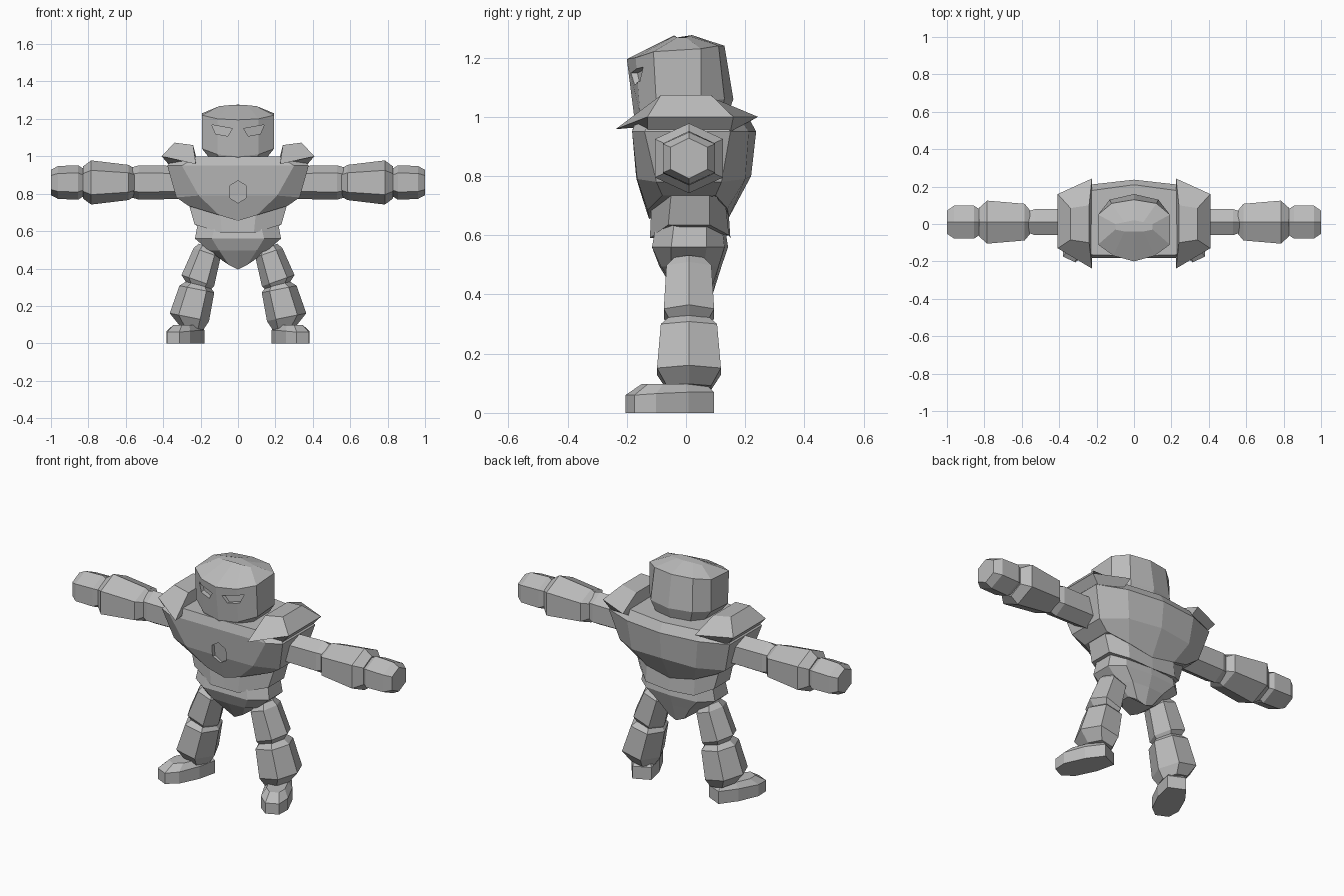
import bpy, bmesh, math
from mathutils import Matrix, Vector

if "Cube" in bpy.data.objects:
    bpy.data.objects.remove(bpy.data.objects["Cube"])

grey = bpy.data.materials.new("stone_grey")
grey.diffuse_color = (0.5, 0.5, 0.5, 1)
grey.use_nodes = True
grey.node_tree.nodes["Principled BSDF"].inputs["Base Color"].default_value = grey.diffuse_color


def loft(name, rings):
    """Closed flat-faced solid through rings of equal point count."""
    bm = bmesh.new()
    loops = [[bm.verts.new(p) for p in r] for r in rings]
    n = len(loops[0])
    for a, b in zip(loops, loops[1:]):
        for i in range(n):
            j = (i + 1) % n
            bm.faces.new((a[i], a[j], b[j], b[i]))
    bm.faces.new(loops[0])
    bm.faces.new(loops[-1])
    bmesh.ops.recalc_face_normals(bm, faces=bm.faces)
    me = bpy.data.meshes.new(name)
    bm.to_mesh(me)
    bm.free()
    me.materials.append(grey)
    ob = bpy.data.objects.new(name, me)
    bpy.context.collection.objects.link(ob)
    return ob


def sym(half, z=None):
    """Mirror a front-to-back half ring (first and last points on x = 0)."""
    pts = [p if len(p) == 3 else (*p, z) for p in half]
    return pts + [(-x, y, h) for x, y, h in reversed(pts[1:-1])]


def flip(rings, s):
    return [[(s * p[0], p[1], p[2]) for p in r] for r in rings]


def cut(target, cutter):
    m = target.modifiers.new("recess", 'BOOLEAN')
    m.operation, m.solver, m.object = 'DIFFERENCE', 'EXACT', cutter
    bpy.context.view_layer.objects.active = target
    bpy.ops.object.modifier_apply(modifier=m.name)
    bpy.data.objects.remove(cutter)


HEX = [(0, 1), (1, .55), (1, -.55), (0, -1), (-1, -.55), (-1, .55)]


def arm_ring(x, ry, rz, cz=.86):
    return [(x, .01 + ry * a, cz + rz * b) for a, b in HEX]


def leg_ring(x, z, rx, ry, tilt):
    return [(x + rx * b, .01 + ry * a, z + tilt * rx * b) for a, b in HEX]


# Head, with recessed eyes
head = loft("head", [
    sym([(0, -.165), (.09, -.145), (.14, -.08), (.14, .06), (.1, .11), (0, .13)], .975),
    sym([(0, -.175, 1.0), (.11, -.155, 1.01), (.192, -.1, 1.04),
         (.192, .05, 1.05), (.13, .13, 1.06), (0, .16, 1.06)]),
    sym([(0, -.2, 1.195), (.11, -.17, 1.2), (.192, -.11, 1.22),
         (.192, .05, 1.23), (.12, .11, 1.24), (0, .13, 1.24)]),
    sym([(0, -.04, 1.275), (.05, -.04, 1.273), (.1, -.03, 1.268),
         (.1, 0, 1.268), (.05, .01, 1.273), (0, .02, 1.276)]),
])
EYE = [(.03, 1.148), (.14, 1.168), (.12, 1.12), (.055, 1.108)]
for s in (1, -1):
    rings = [[(x, -.3, z) for x, z in EYE],
             [(x, -.175 + .36 * x, z) for x, z in EYE]]
    cut(head, loft("eye_cutter", flip(rings, s)))

# Chest, with a recessed hexagon
chest = loft("chest", [
    sym([(0, -.17), (.22, -.165), (.33, -.11), (.33, .11), (.22, .18), (0, .21)], 1.0),
    sym([(0, -.182), (.3, -.182), (.378, -.14), (.378, .15), (.22, .212), (0, .237)], .95),
    sym([(0, -.168, .79), (.21, -.165, .79), (.33, -.1, .78),
         (.33, .12, .78), (.2, .2, .79), (0, .22, .8)]),
    sym([(0, -.125, .655), (.1, -.13, .685), (.265, -.08, .735),
         (.265, .1, .735), (.15, .14, .69), (0, .145, .66)]),
])
hexa = [(.043 * a, .81 + .06 * b) for a, b in HEX]
cut(chest, loft("hexagon_cutter", [[(x, -.3, z) for x, z in hexa],
                                   [(x, -.148 - .12 * (z - .81), z) for x, z in hexa]]))

# Waist, overhanging the pelvis
loft("waist", [
    sym([(0, -.11), (.1, -.115), (.262, -.05), (.262, .08), (.15, .13), (0, .14)], .74),
    sym([(0, -.122, .59), (.085, -.122, .59), (.232, -.06, .635),
         (.232, .08, .635), (.15, .145, .6), (0, .15, .59)]),
])

# Pelvis
loft("pelvis", [
    sym([(0, -.1), (.12, -.1), (.215, -.04), (.215, .07), (.15, .12), (0, .13)], .64),
    sym([(0, -.115), (.14, -.115), (.23, -.05), (.23, .07), (.16, .13), (0, .142)], .56),
    sym([(0, -.09), (.1, -.085), (.155, -.05), (.155, .06), (.1, .11), (0, .12)], .495),
    sym([(0, -.03, .395), (.05, -.03, .42), (.08, 0, .44),
         (.08, .05, .44), (.05, .085, .42), (0, .09, .4)]),
])

for s, side in ((1, "left"), (-1, "right")):
    # Flared shoulder pad
    loft(side + "_shoulder_pad", flip([
        [(.225, -.175, .965), (.365, -.13, .95), (.365, .15, .95), (.225, .19, .97)],
        [(.225, -.238, .958), (.408, -.13, 1.0), (.408, .16, 1.0), (.225, .243, 1.0)],
        [(.24, -.1, 1.06), (.34, -.085, 1.073), (.34, .085, 1.073), (.24, .1, 1.06)],
    ], s))
    # Arm
    loft(side + "_upper_arm", flip([
        arm_ring(.3, .07, .088), arm_ring(.53, .07, .092), arm_ring(.57, .055, .08)], s))
    loft(side + "_forearm", flip([
        arm_ring(.545, .05, .07), arm_ring(.585, .098, .094),
        arm_ring(.785, .115, .118), arm_ring(.83, .075, .085)], s))
    loft(side + "_hand", flip([
        arm_ring(.82, .065, .07), arm_ring(.855, .088, .092),
        arm_ring(.962, .088, .088), arm_ring(1.0, .062, .068)], s))
    # Leg
    loft(side + "_thigh", flip([
        leg_ring(.16, .515, .05, .05, .35), leg_ring(.165, .485, .072, .076, .35),
        leg_ring(.215, .335, .087, .085, .35), leg_ring(.215, .295, .055, .06, .35)], s))
    loft(side + "_shin", flip([
        leg_ring(.213, .325, .055, .06, .2), leg_ring(.22, .29, .093, .095, .2),
        leg_ring(.26, .14, .105, .108, .2), leg_ring(.25, .085, .065, .075, .2)], s))
    # Foot, turned outward
    sole = [(.05, .125), (.072, .02), (.07, -.1), (.036, -.165)]
    sole += [(-x, y) for x, y in reversed(sole)]
    turn = Matrix.Translation((.277, -.04, 0)) @ Matrix.Rotation(math.radians(25), 4, 'Z')
    foot = [[turn @ Vector((x, y, 0)) for x, y in sole],
            [turn @ Vector((x, y, .07 + .08 * min(y + .04, 0))) for x, y in sole],
            [turn @ Vector((x * .68, y * .72 + .01, .098)) for x, y in sole]]
    loft(side + "_foot", flip(foot, s))
